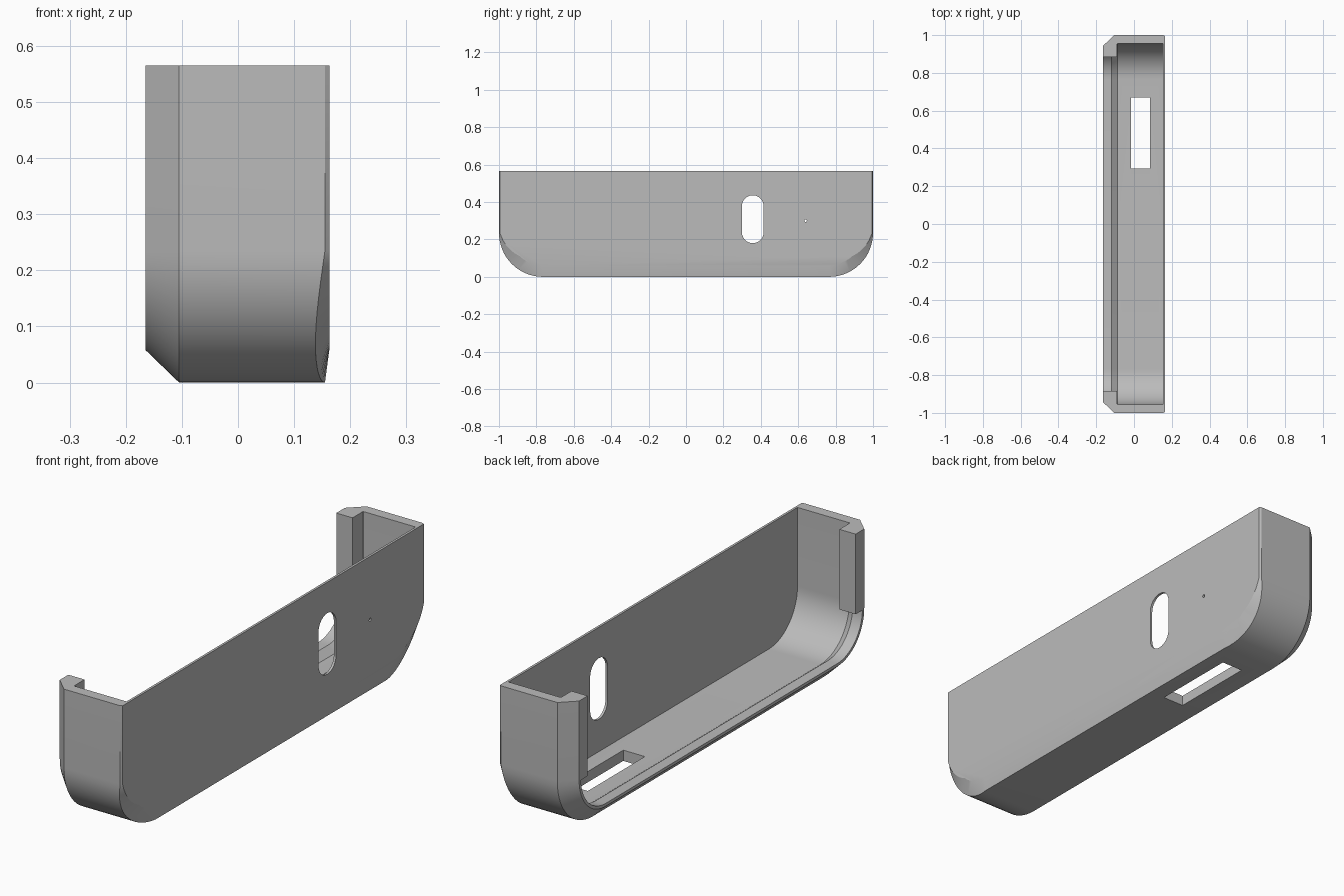
import bpy, bmesh, math

cube = bpy.data.objects.get("Cube")
if cube:
    bpy.data.objects.remove(cube, do_unlink=True)

grey = bpy.data.materials.new("plain grey")
grey.use_nodes = True
COLOUR = (0.5, 0.5, 0.5, 1)
grey.diffuse_color = COLOUR
grey.node_tree.nodes["Principled BSDF"].inputs["Base Color"].default_value = COLOUR

HEIGHT, RADIUS, STEPS = 0.565, 0.235, 16


def make_object(name, bm):
    bmesh.ops.recalc_face_normals(bm, faces=bm.faces[:])
    mesh = bpy.data.meshes.new(name)
    bm.to_mesh(mesh)
    bm.free()
    mesh.materials.append(grey)
    obj = bpy.data.objects.new(name, mesh)
    bpy.context.collection.objects.link(obj)
    return obj


def prism(name, points, axis, start, end):
    """Extrude a flat outline along x (outline in y, z) or z (outline in x, y)."""
    bm = bmesh.new()
    place = (lambda a, b: (start, a, b)) if axis == "x" else (lambda a, b: (a, b, start))
    face = bm.faces.new([bm.verts.new(place(a, b)) for a, b in points])
    out = bmesh.ops.extrude_face_region(bm, geom=[face])
    move = (end - start, 0, 0) if axis == "x" else (0, 0, end - start)
    bmesh.ops.translate(bm, vec=move, verts=[v for v in out["geom"] if isinstance(v, bmesh.types.BMVert)])
    return make_object(name, bm)


def stadium(y, z, radius, half_straight, n=24):
    """Upright slot outline."""
    pts = []
    for i in range(n + 2):
        top = i <= n // 2
        a = math.pi * (i if top else i - 1) / (n // 2)
        pts.append((y + radius * math.cos(a),
                    z + radius * math.sin(a) + (half_straight if top else -half_straight)))
    return pts


def u_ring(bm, x, inset, corner_cut=0.0, side_inset=None):
    """U outline at x, moved inward by inset; corner_cut pulls the arcs back in x."""
    side_inset = inset if side_inset is None else side_inset
    centre = 1 - RADIUS
    half = [(centre + RADIUS - side_inset, HEIGHT, 0)]
    for i in range(STEPS + 1):
        t = i / STEPS
        a = t * math.pi / 2
        r = RADIUS - side_inset - (inset - side_inset) * min(1, 2 * t)
        half.append((centre + r * math.cos(a), RADIUS - r * math.sin(a), math.sin(math.pi * t)))
    full = half + [(-y, z, c) for y, z, c in reversed(half)]
    return [bm.verts.new((x - corner_cut * c, y, z)) for y, z, c in full]


# Shell: outside rings, then inside rings, each closed by a flat wall
bm = bmesh.new()
outside = [u_ring(bm, 0.163, 0.06, 0, 0.005), u_ring(bm, 0.155, 0, 0.017),
           u_ring(bm, -0.105, 0), u_ring(bm, -0.165, 0.058)]
inside = [u_ring(bm, -0.165, 0.07), u_ring(bm, -0.12, 0.07),
          u_ring(bm, -0.087, 0.045), u_ring(bm, 0.153, 0.045)]
rings = outside + inside
for a, b in zip(rings, rings[1:]):
    for i in range(len(a) - 1):
        bm.faces.new((a[i], a[i + 1], b[i + 1], b[i]))
bm.faces.new(rings[0])
bm.faces.new(rings[-1])
bm.faces.new([r[0] for r in rings] + [r[-1] for r in reversed(rings)])
shell = make_object("case_shell", bm)

# Openings in the side wall and the floor
floor_slot = [(-0.015, 0.293), (0.085, 0.293), (0.085, 0.67), (-0.015, 0.67)]
cutters = [
    prism("side_slot_cutter", stadium(0.357, 0.308, 0.058, 0.07), "x", 0.12, 0.2),
    prism("pinhole_cutter", stadium(0.64, 0.3, 0.006, 0.001, 12), "x", 0.12, 0.2),
    prism("floor_slot_cutter", floor_slot, "z", -0.05, 0.1),
]
for cutter in cutters:
    cutter.hide_render = True
    mod = shell.modifiers.new(cutter.name, "BOOLEAN")
    mod.operation = "DIFFERENCE"
    mod.solver = "EXACT"
    mod.object = cutter
bpy.context.view_layer.objects.active = shell
shell.select_set(True)
for mod in list(shell.modifiers):
    bpy.ops.object.modifier_apply(modifier=mod.name)
for cutter in cutters:
    bpy.data.objects.remove(cutter, do_unlink=True)
bpy.ops.object.shade_smooth_by_angle(angle=math.radians(20))

# Retaining posts at both ends of the open side
for name, s in (("back_post", 1), ("front_post", -1)):
    outline = [(-0.165, 0.885), (-0.165, 0.93), (-0.12, 0.93), (-0.09, 0.955), (-0.09, 0.885)]
    prism(name, [(x, s * y) for x, y in outline], "z", 0.23, HEIGHT)
